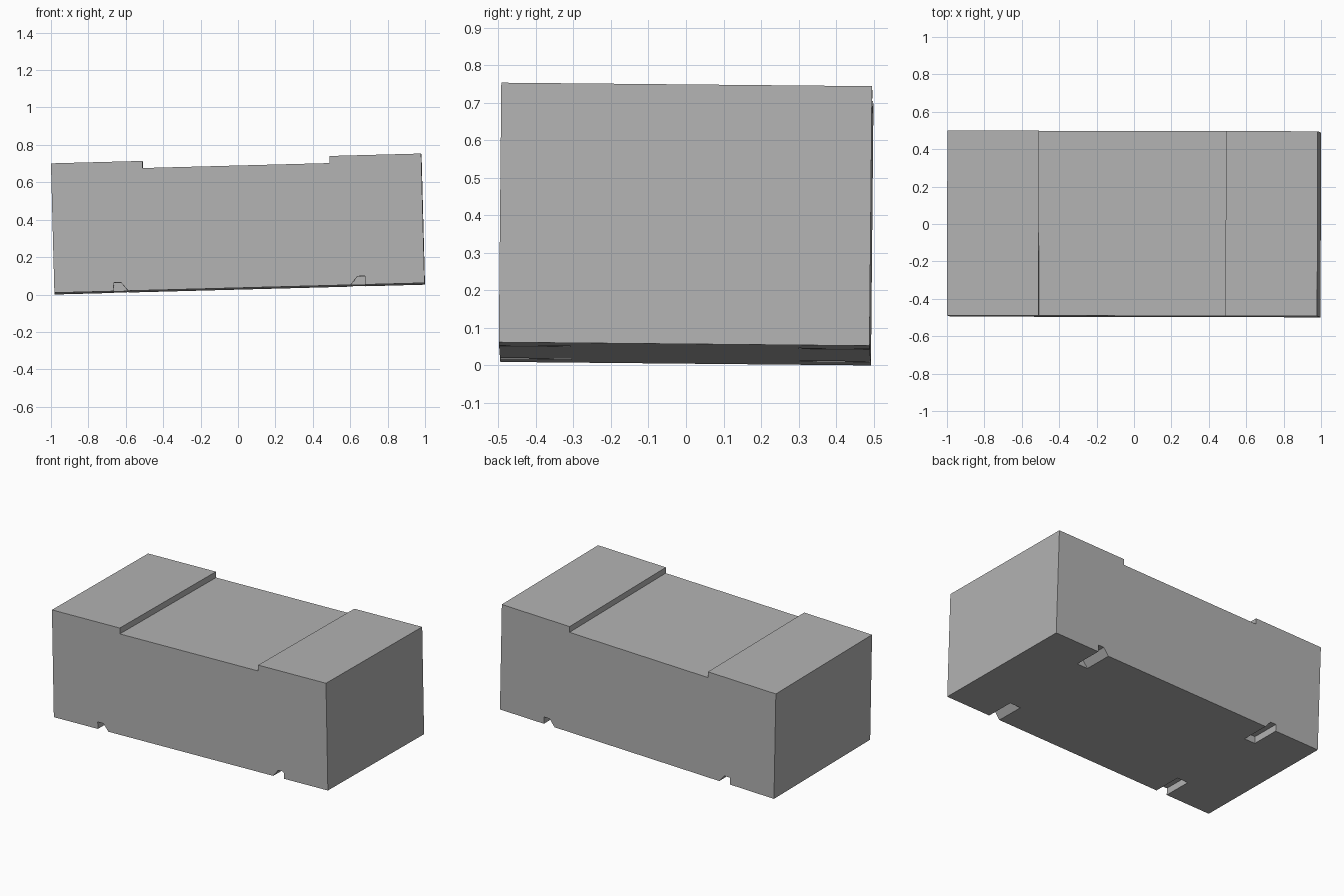
import bpy
import bmesh
from mathutils import Euler

default = bpy.data.objects.get("Cube")
if default:
    bpy.data.objects.remove(default, do_unlink=True)

HALF_X, HALF_Y = 0.99, 0.494
HEIGHT, RECESS_Z, RECESS_X = 0.692, 0.654, 0.5
GROOVE_LENGTH = 0.19

stone = bpy.data.materials.new("grey stone")
stone.use_nodes = True
grey = (0.45, 0.45, 0.45, 1)
stone.diffuse_color = grey
stone.node_tree.nodes["Principled BSDF"].inputs["Base Color"].default_value = grey


def add_prism(bm, profile, y0, y1):
    """Extrude an XZ profile along y."""
    face = bm.faces.new([bm.verts.new((x, y0, z)) for x, z in profile])
    out = bmesh.ops.extrude_face_region(bm, geom=[face])
    verts = [v for v in out["geom"] if isinstance(v, bmesh.types.BMVert)]
    bmesh.ops.translate(bm, verts=verts, vec=(0, y1 - y0, 0))


def finish(bm, name):
    bmesh.ops.recalc_face_normals(bm, faces=bm.faces)
    mesh = bpy.data.meshes.new(name)
    bm.to_mesh(mesh)
    bm.free()
    obj = bpy.data.objects.new(name, mesh)
    bpy.context.collection.objects.link(obj)
    return obj


# Block with a shallow recess across the top
half = [(HALF_X, 0), (HALF_X, HEIGHT), (RECESS_X, HEIGHT), (RECESS_X, RECESS_Z)]
bm = bmesh.new()
add_prism(bm, half + [(-x, z) for x, z in reversed(half)], -HALF_Y, HALF_Y)
block = finish(bm, "block")
block.data.materials.append(stone)

# Four lifting grooves under the long edges
groove = [(0.672, -0.05), (0.672, 0.045), (0.632, 0.045), (0.595, 0), (0.595, -0.05)]
bm = bmesh.new()
for sx in (-1, 1):
    for sy in (-1, 1):
        add_prism(bm, [(sx * x, z) for x, z in groove],
                  sy * (HALF_Y - GROOVE_LENGTH), sy * (HALF_Y + 0.05))
cutter = finish(bm, "groove_cutter")
cutter.data.materials.append(stone)
cutter.hide_render = True
cutter.hide_set(True)

cut = block.modifiers.new("grooves", "BOOLEAN")
cut.operation = "DIFFERENCE"
cut.solver = "EXACT"
cut.object = cutter
bpy.context.view_layer.objects.active = block
bpy.ops.object.modifier_apply(modifier=cut.name)
bpy.data.objects.remove(cutter, do_unlink=True)

# Slight tilt of the whole block
block.rotation_euler = Euler((-0.0095, -0.0265, -0.002))
block.location = (0.009, -0.003, 0.031)
